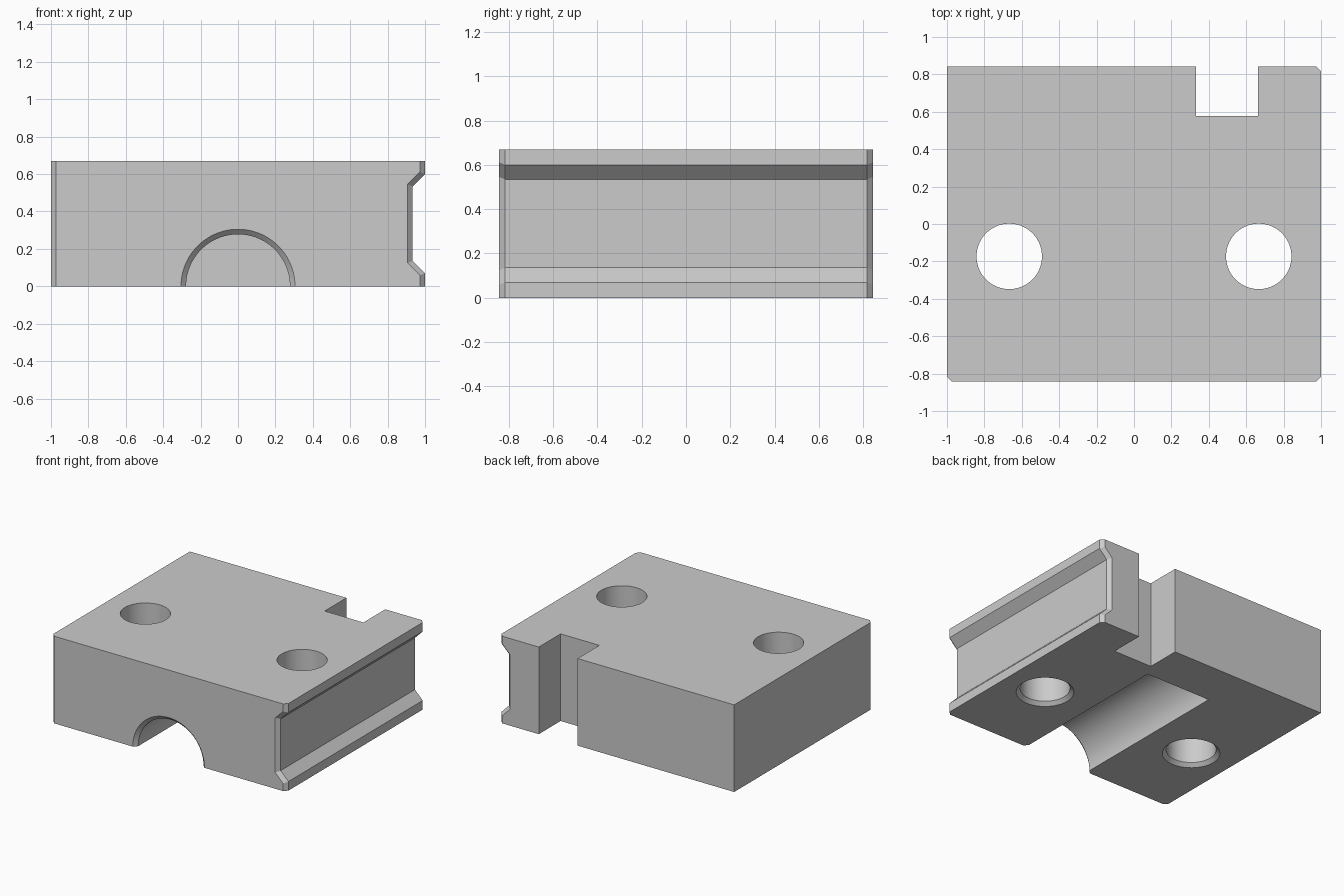
import bpy, bmesh, math
from mathutils import Matrix, Vector

old = bpy.data.objects.get("Cube")
if old:
    bpy.data.objects.remove(old, do_unlink=True)

HALF_Y, HEIGHT, CH = 0.843, 0.67, 0.027   # half depth, height, chamfer

grey = bpy.data.materials.new("machined_grey")
grey.use_nodes = True
grey.diffuse_color = (0.6, 0.6, 0.6, 1)
grey.node_tree.nodes["Principled BSDF"].inputs["Base Color"].default_value = (0.6, 0.6, 0.6, 1)


def make_object(name, bm):
    bmesh.ops.recalc_face_normals(bm, faces=bm.faces[:])
    mesh = bpy.data.meshes.new(name)
    bm.to_mesh(mesh)
    bm.free()
    mesh.materials.append(grey)
    obj = bpy.data.objects.new(name, mesh)
    bpy.context.collection.objects.link(obj)
    return obj


def loft(name, rings):
    """Closed solid through rings of equal length."""
    bm = bmesh.new()
    loops = [[bm.verts.new(p) for p in ring] for ring in rings]
    n = len(loops[0])
    for a, b in zip(loops, loops[1:]):
        for i in range(n):
            j = (i + 1) % n
            bm.faces.new((a[i], a[j], b[j], b[i]))
    bm.faces.new(loops[0])
    bm.faces.new(loops[-1])
    return make_object(name, bm)


def turned(name, profile, matrix, segments=64):
    """Round solid from (radius, height) pairs."""
    rings = []
    for r, h in profile:
        angles = [(i + 0.5) * math.tau / segments for i in range(segments)]
        rings.append([matrix @ Vector((r * math.cos(a), r * math.sin(a), h)) for a in angles])
    return loft(name, rings)


def section(y, left_in, right_in):
    """Block cross-section with the side groove, inset at either side."""
    dz = right_in * math.tan(math.pi / 8)
    groove = [(1, 0), (1, 0.07 - dz), (0.934, 0.136 - dz),
              (0.934, 0.534 + dz), (1, 0.6 + dz), (1, HEIGHT)]
    pts = [(-1 + left_in, 0)] + [(x - right_in, z) for x, z in groove] + [(-1 + left_in, HEIGHT)]
    return [(x, y, z) for x, z in pts]


# Main block, chamfered at three upright corners
block = loft("clamp_block", [
    section(-HALF_Y, CH, CH), section(-HALF_Y + CH, 0, 0),
    section(HALF_Y - CH, 0, 0), section(HALF_Y, 0, CH)])

# Two upright bolt holes, countersunk underneath
cutters = [turned("bolt_hole_cutter",
                  [(0.175 + 2 * CH, -CH), (0.175, CH), (0.175, HEIGHT + 0.1)],
                  Matrix.Translation((x, -0.173, 0))) for x in (-0.667, 0.667)]

# Half-round channel with a flared front, stopping short of the back
cutters.append(turned("channel_cutter",
                      [(0.278 + 2 * CH, HALF_Y + CH), (0.278, HALF_Y - CH), (0.278, -0.48)],
                      Matrix.Rotation(math.pi / 2, 4, "X")))

# Rectangular notch through the back
bm = bmesh.new()
bmesh.ops.create_cube(bm, size=1, matrix=Matrix.Translation((0.497, 0.878, HEIGHT / 2))
                      @ Matrix.Diagonal((0.33, 0.6, 1, 1)))
cutters.append(make_object("notch_cutter", bm))

bpy.ops.object.select_all(action="DESELECT")
block.select_set(True)
bpy.context.view_layer.objects.active = block
for cutter in cutters:
    cutter.hide_render = True
    mod = block.modifiers.new(cutter.name, "BOOLEAN")
    mod.operation, mod.solver, mod.object = "DIFFERENCE", "EXACT", cutter
    bpy.ops.object.modifier_apply(modifier=mod.name)
    bpy.data.objects.remove(cutter, do_unlink=True)

bpy.ops.object.shade_smooth_by_angle(angle=math.radians(30))
